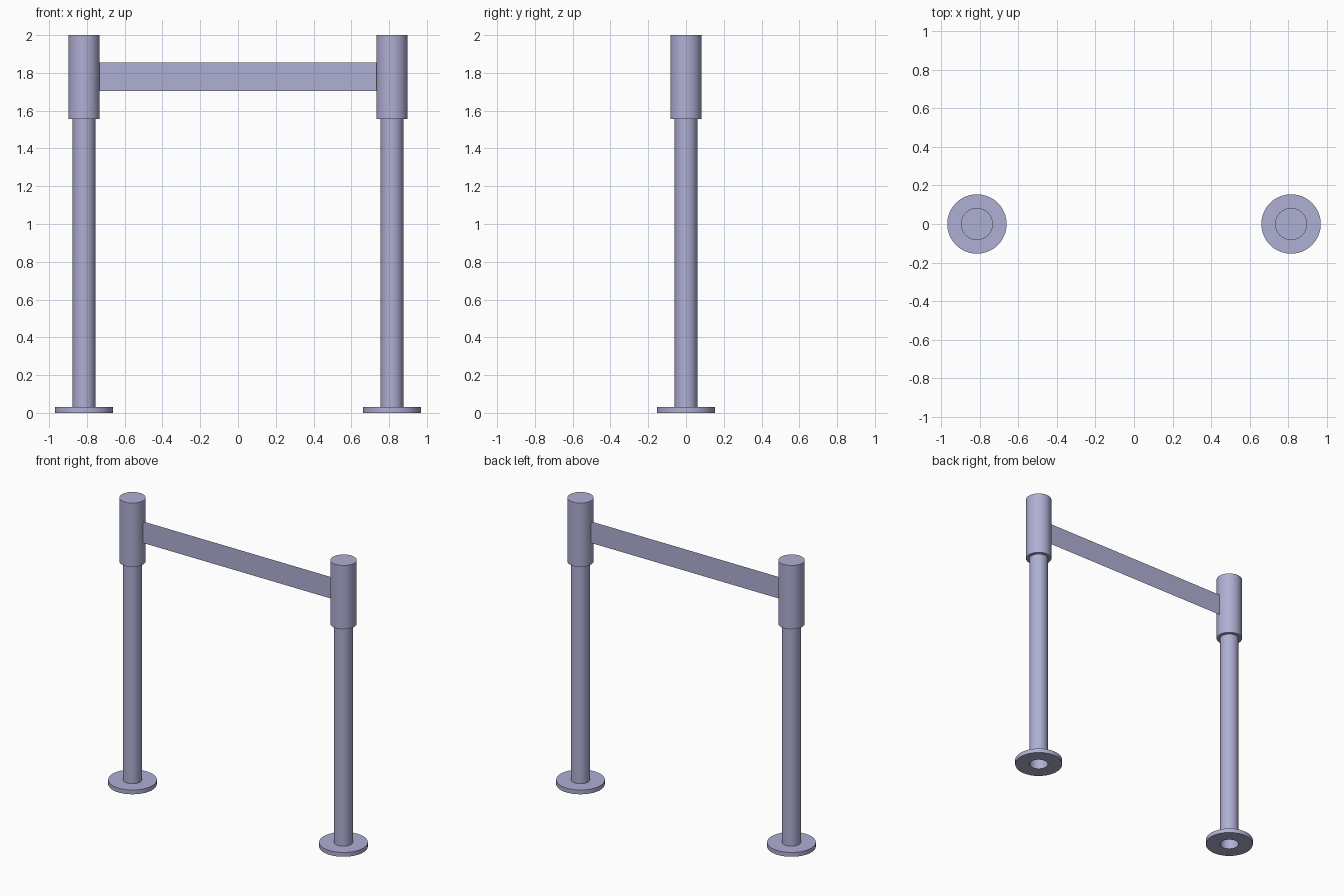
import bpy
import bmesh
import math
from mathutils import Matrix

cube = bpy.data.objects.get("Cube")
if cube:
    bpy.data.objects.remove(cube, do_unlink=True)

POST_X = 0.815
POST_R, SLEEVE_R, BASE_R = 0.06, 0.083, 0.154
BASE_TOP, SLEEVE_BOTTOM, TOP = 0.03, 1.555, 2.0
SIDES = 64

metal = bpy.data.materials.new("lavender_grey")
metal.use_nodes = True
colour = (0.43, 0.43, 0.66, 1.0)
metal.diffuse_color = colour
metal.node_tree.nodes["Principled BSDF"].inputs["Base Color"].default_value = colour


def finish(name, bm, x=0.0):
    """Turn a bmesh into a named object."""
    mesh = bpy.data.meshes.new(name)
    bm.to_mesh(mesh)
    bm.free()
    mesh.materials.append(metal)
    obj = bpy.data.objects.new(name, mesh)
    obj.location.x = x
    bpy.context.collection.objects.link(obj)
    return obj


def lathe(name, profile, x):
    """Revolve a (radius, height) profile around a vertical axis at x."""
    bm = bmesh.new()
    verts = [bm.verts.new((r, 0, z)) for r, z in profile]
    edges = [bm.edges.new(pair) for pair in zip(verts, verts[1:])]
    bmesh.ops.spin(bm, geom=verts + edges, cent=(0, 0, 0), axis=(0, 0, 1),
                   angle=math.tau, steps=SIDES, use_duplicate=False)
    bmesh.ops.remove_doubles(bm, verts=bm.verts, dist=0.0001)
    bmesh.ops.recalc_face_normals(bm, faces=bm.faces)
    # Lathed walls must face away from the axis
    wall = max(bm.faces, key=lambda f: f.calc_center_median().xy.length * (abs(f.normal.z) < 0.5))
    if wall.normal.xy.dot(wall.calc_center_median().xy) < 0:
        bmesh.ops.reverse_faces(bm, faces=bm.faces)
    obj = finish(name, bm, x)
    bpy.ops.object.select_all(action="DESELECT")
    obj.select_set(True)
    bpy.context.view_layer.objects.active = obj
    bpy.ops.object.shade_smooth_by_angle(angle=math.radians(30))


# Two posts, each with a ring foot, a hollow tube and a capped sleeve
for side, x in (("left", POST_X), ("right", -POST_X)):
    lathe(side + "_base", [(POST_R, 0), (BASE_R, 0), (BASE_R, BASE_TOP), (POST_R, BASE_TOP)], x)
    lathe(side + "_post", [(POST_R, 0), (POST_R, SLEEVE_BOTTOM)], x)
    lathe(side + "_sleeve", [(POST_R, SLEEVE_BOTTOM), (SLEEVE_R, SLEEVE_BOTTOM),
                             (SLEEVE_R, TOP), (0, TOP)], x)

# Flat belt stretched between the sleeves
belt = bmesh.new()
half = POST_X - SLEEVE_R
bmesh.ops.create_grid(belt, x_segments=1, y_segments=1, size=1)
bmesh.ops.scale(belt, vec=(half, 0.075, 1), verts=belt.verts)
bmesh.ops.rotate(belt, matrix=Matrix.Rotation(math.pi / 2, 3, "X"), verts=belt.verts)
bmesh.ops.translate(belt, vec=(0, 0, 1.78), verts=belt.verts)
finish("belt", belt)
